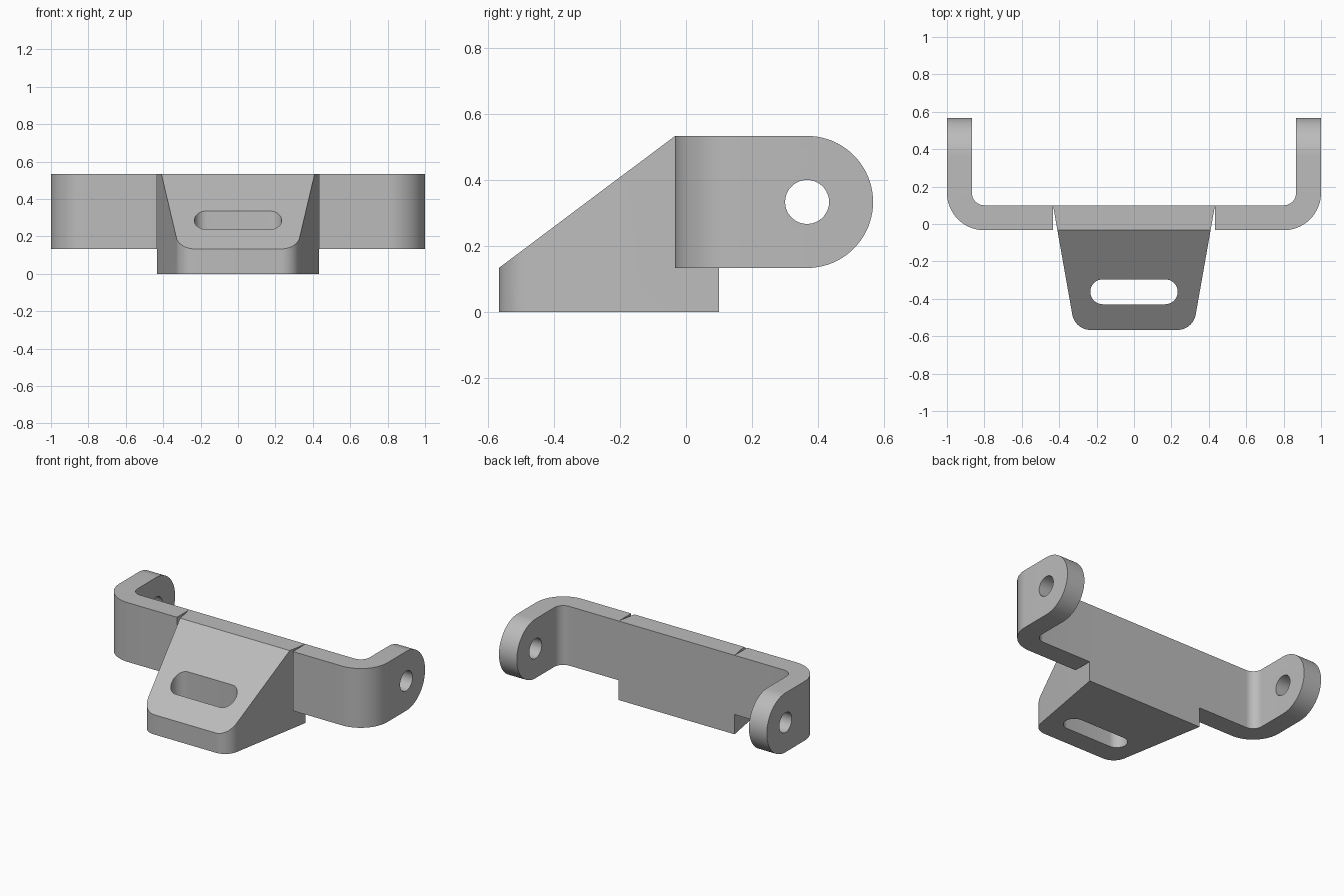
import bpy, bmesh
from math import pi, sin, cos, radians

cube = bpy.data.objects.get("Cube")
if cube:
    bpy.data.objects.remove(cube, do_unlink=True)

steel = bpy.data.materials.new("grey_metal")
steel.use_nodes = True
GREY = (0.5, 0.5, 0.5, 1)
steel.diffuse_color = GREY
steel.node_tree.nodes["Principled BSDF"].inputs["Base Color"].default_value = GREY

T = 0.1333            # plate thickness, also the unit of the design
R = 1.5 * T           # outer bend and lug radius
LOW, TOP = T, 4 * T   # bottom and top of the strap
BACK, FACE = 0.1, 0.1 - T
END = 0.5667          # half depth


def arc(cx, cy, r, start, stop, n=16):
    """Points of an arc, angles in degrees."""
    steps = [radians(start + (stop - start) * i / n) for i in range(n + 1)]
    return [(cx + r * cos(a), cy + r * sin(a)) for a in steps]


def prism(name, outline, place, vector):
    """Extrude a closed outline; place maps its 2D points into space."""
    bm = bmesh.new()
    face = bm.faces.new([bm.verts.new(place(u, v)) for u, v in outline])
    new = bmesh.ops.extrude_face_region(bm, geom=[face])["geom"]
    bmesh.ops.translate(bm, vec=vector, verts=[g for g in new if isinstance(g, bmesh.types.BMVert)])
    bmesh.ops.recalc_face_normals(bm, faces=bm.faces)
    mesh = bpy.data.meshes.new(name)
    bm.to_mesh(mesh)
    bm.free()
    mesh.materials.append(steel)
    obj = bpy.data.objects.new(name, mesh)
    bpy.context.collection.objects.link(obj)
    return obj


def upright(name, outline, low, high):
    return prism(name, outline, lambda x, y: (x, y, low), (0, 0, high - low))


def sideways(name, outline):
    return prism(name, outline, lambda y, z: (-1.2, y, z), (2.4, 0, 0))


def carve(obj, operation, cutter):
    """Apply a boolean and discard its cutter."""
    mod = obj.modifiers.new("cut", 'BOOLEAN')
    mod.operation, mod.object, mod.solver = operation, cutter, 'EXACT'
    bpy.ops.object.select_all(action='DESELECT')
    bpy.context.view_layer.objects.active = obj
    obj.select_set(True)
    bpy.ops.object.modifier_apply(modifier=mod.name)
    bpy.data.objects.remove(cutter, do_unlink=True)


def smooth(obj):
    bpy.ops.object.select_all(action='DESELECT')
    bpy.context.view_layer.objects.active = obj
    obj.select_set(True)
    bpy.ops.object.shade_smooth_by_angle(angle=radians(25))


# Bent strap arms with rounded, drilled lugs
mid = (LOW + TOP) / 2
half_width = 0.433
for side, s in (("left", 1), ("right", -1)):
    plan = [(half_width, BACK), (half_width, FACE)]
    plan += arc(1 - R, FACE + R, R, -90, 0)
    plan += [(1, END), (1 - T, END)]
    plan += arc(1 - R, FACE + R, R - T, 0, -90)
    arm = upright(side + "_arm", [(s * x, y) for x, y in plan], LOW - 0.1, TOP + 0.1)
    lug = [(-0.3, TOP), (-0.3, LOW)] + arc(END - R, mid, R, -90, 90, 40)
    carve(arm, 'INTERSECT', sideways("lug_cutter", lug))
    carve(arm, 'DIFFERENCE', sideways("hole_cutter", arc(END - R, mid, T / 2, 0, 350, 35)))
    smooth(arm)

# Sloping tapered foot with rounded front corners
taper = radians(10)
r = 0.1
tip = half_width - (BACK + END) * sin(taper) / cos(taper)
cx = tip - r * cos(taper / 2 + pi / 4) / sin(taper / 2 + pi / 4)
corner = arc(cx, r - END, r, -90, -10)
half = corner + [(half_width, BACK)]
foot = upright("foot_wedge", half + [(-x, y) for x, y in reversed(half)], 0, TOP)
slope = [(-END - 0.1, -0.1), (BACK + 0.1, -0.1), (BACK + 0.1, TOP + 0.1),
         (FACE, TOP + 0.1), (FACE, TOP), (-END, LOW), (-END - 0.1, LOW - 0.075)]
slope[2:4] = [(BACK + 0.1, TOP)]
carve(foot, 'INTERSECT', sideways("slope_cutter", slope))

# Long slot through the foot
sx, sy = 0.167, -0.3625
slot = arc(sx, sy, T / 2, -90, 90) + arc(-sx, sy, T / 2, 90, 270)
carve(foot, 'DIFFERENCE', upright("slot_cutter", slot, -0.2, 0.8))
smooth(foot)
